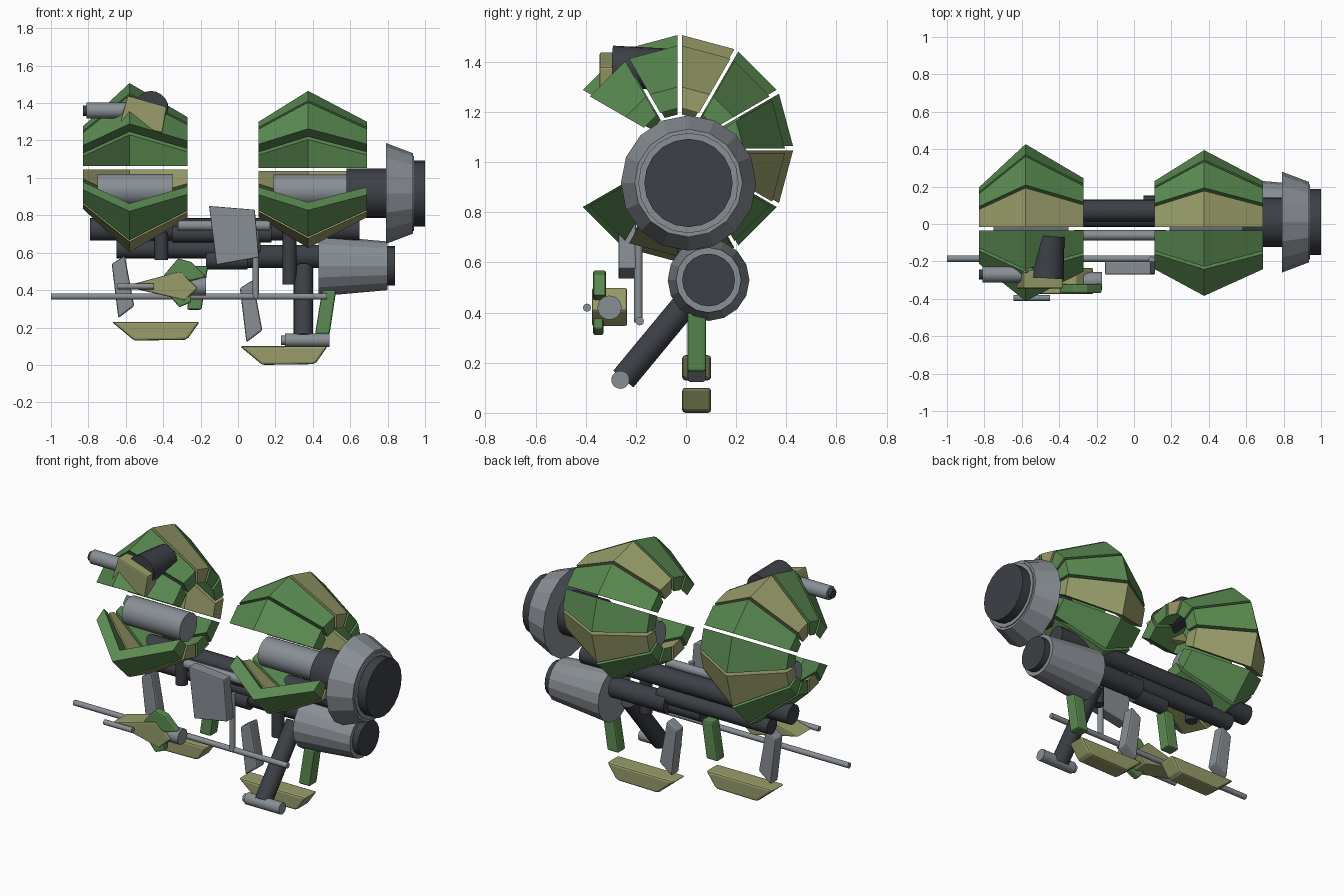
import bpy, bmesh, math
from mathutils import Vector

if "Cube" in bpy.data.objects:
    bpy.data.objects.remove(bpy.data.objects["Cube"])


def material(name, rgb):
    m = bpy.data.materials.new(name)
    m.diffuse_color = (*rgb, 1)
    m.use_nodes = True
    m.node_tree.nodes["Principled BSDF"].inputs["Base Color"].default_value = m.diffuse_color
    return m


GREEN = material("leaf green", (0.105, 0.26, 0.085))
OLIVE = material("olive", (0.32, 0.34, 0.145))
GREY = material("steel grey", (0.25, 0.275, 0.30))
DARK = material("dark metal", (0.045, 0.05, 0.06))


def finish(name, bm, mat, bevel=0.0, smooth=False):
    bmesh.ops.recalc_face_normals(bm, faces=bm.faces)
    me = bpy.data.meshes.new(name)
    bm.to_mesh(me)
    bm.free()
    me.materials.append(mat)
    ob = bpy.data.objects.new(name, me)
    bpy.context.collection.objects.link(ob)
    if bevel:
        mod = ob.modifiers.new("edge bevel", "BEVEL")
        mod.width = bevel
        mod.segments = 2
    if smooth:
        bpy.context.view_layer.objects.active = ob
        ob.select_set(True)
        bpy.ops.object.shade_smooth_by_angle(angle=math.radians(35))
        ob.select_set(False)
    return ob


def tube(name, a, b, r1, mat, r2=None, sides=20, smooth=True):
    """Cylinder or cone from point a to point b."""
    a, b = Vector(a), Vector(b)
    bm = bmesh.new()
    bmesh.ops.create_cone(bm, cap_ends=True, segments=sides, radius1=r1,
                          radius2=r1 if r2 is None else r2, depth=(b - a).length)
    rot = (b - a).to_track_quat("Z", "Y")
    for v in bm.verts:
        v.co = rot @ v.co + (a + b) / 2
    return finish(name, bm, mat, smooth=smooth)


def slab(name, outline, y0, y1, mat, bevel=0.0, dx=0.0, dz=0.0):
    """Front (x, z) outline extruded in depth."""
    bm = bmesh.new()
    f = bm.faces.new([bm.verts.new((x + dx, y0, z + dz)) for x, z in outline])
    ext = bmesh.ops.extrude_face_region(bm, geom=[f])
    for v in ext["geom"]:
        if isinstance(v, bmesh.types.BMVert):
            v.co.y = y1
    return finish(name, bm, mat, bevel)


def petal(name, profile, cy, cz, a0, a1, mat, thick=0.085, gap=0.009):
    """One 30 degree shell segment with a ridged (x, radius) profile."""
    loop = profile + [(x, r - thick) for x, r in reversed(profile)]
    bm = bmesh.new()
    rings = []
    for ang, s in ((a0, 1), (a1, -1)):
        a = math.radians(ang)
        c, n = math.cos(a), math.sin(a)
        rings.append([bm.verts.new((x, cy + r * c - s * gap * n, cz + r * n + s * gap * c))
                      for x, r in loop])
    p, q = rings
    for i in range(6):
        j = (i + 1) % 6
        bm.faces.new((p[i], p[j], q[j], q[i]))
    for r in rings:
        bm.faces.new((r[0], r[1], r[4], r[5]))
        bm.faces.new((r[1], r[2], r[3], r[4]))
    finish(name, bm, mat)


# Two open-fronted petal shells
OLIVE_START = (60, -30, -120)
for side, prof, cz in (
        ("left", [(-0.83, 0.22), (-0.58, 0.452), (-0.27, 0.27)], 1.055),
        ("right", [(0.11, 0.255), (0.375, 0.42), (0.69, 0.255)], 1.045)):
    for k in range(10):
        a = -150 + 30 * k
        petal(f"{side}_shell_petal_{k + 1}", prof, -0.025, cz, a, a + 30,
              OLIVE if a in OLIVE_START else GREEN)

# Cores inside the shells
tube("left_core", (-0.75, 0.01, 0.935), (-0.35, 0.01, 0.935), 0.087, GREY)
tube("right_core", (0.19, 0.01, 0.93), (0.58, 0.01, 0.93), 0.087, GREY)

# Upper engine
tube("upper_engine_axle", (0.58, 0.01, 0.917), (0.80, 0.01, 0.917), 0.132, DARK)
tube("upper_engine_cone", (0.79, 0.01, 0.917), (0.935, 0.01, 0.917), 0.27, GREY, 0.215, 16, False)
tube("upper_engine_collar", (0.93, 0.01, 0.917), (0.942, 0.01, 0.917), 0.20, GREY)
tube("upper_engine_nozzle", (0.93, 0.01, 0.917), (1.0, 0.01, 0.917), 0.176, DARK)

# Lower engine
tube("lower_engine_cone", (0.43, 0.09, 0.53), (0.80, 0.09, 0.53), 0.163, GREY, 0.13, 16, False)
tube("lower_engine_nozzle", (0.79, 0.09, 0.53), (0.84, 0.09, 0.53), 0.105, DARK)

# Backbone rods
tube("upper_spine", (-0.79, 0.07, 0.725), (0.65, 0.07, 0.725), 0.06, DARK)
tube("lower_spine", (-0.65, 0.08, 0.62), (0.12, 0.08, 0.62), 0.05, DARK)
tube("lower_spine_sleeve", (0.05, 0.09, 0.58), (0.44, 0.09, 0.58), 0.062, DARK)
tube("spine_collar", (-0.17, 0.06, 0.56), (0.05, 0.06, 0.56), 0.05, DARK)
tube("spine_brace", (-0.35, 0.03, 0.70), (0.18, 0.03, 0.70), 0.045, DARK)
tube("front_pipe", (-0.32, -0.06, 0.745), (0.17, -0.06, 0.745), 0.027, GREY)
tube("left_post", (-0.41, 0.03, 0.56), (-0.41, 0.03, 0.71), 0.036, DARK)
tube("right_post", (0.275, 0.0, 0.43), (0.275, 0.0, 0.72), 0.037, DARK)

# Hanging panel, hanger and long crossbar
slab("hanging_panel", [(-0.155, 0.85), (0.09, 0.83), (0.112, 0.575), (-0.115, 0.535)],
     -0.27, -0.20, GREY, 0.006)
tube("crossbar_hanger", (0.095, -0.19, 0.36), (0.095, -0.19, 0.72), 0.017, GREY)
tube("long_crossbar", (-1.0, -0.185, 0.366), (0.475, -0.185, 0.366), 0.017, GREY, sides=12)

# Landing gear: same set twice, the left one higher
for side, dx, dz in (("right", 0, 0), ("left", -0.685, 0.13)):
    slab(f"{side}_skid", [(0.01, 0.10), (0.48, 0.10), (0.42, 0.015), (0.40, 0.004), (0.13, 0.0)],
         -0.015, 0.10, OLIVE, 0.012, dx, dz)
    slab(f"{side}_grey_strut", [(0.01, 0.41), (0.08, 0.455), (0.13, 0.185), (0.045, 0.12)],
         0.005, 0.08, GREY, 0.01, dx, dz)
    slab(f"{side}_green_strut", [(0.45, 0.40), (0.525, 0.40), (0.49, 0.165), (0.412, 0.165)],
         0.005, 0.08, GREEN, 0.01, dx, dz)

# Diagonal prop with its foot
tube("diagonal_prop", (0.35, 0.06, 0.51), (0.35, -0.25, 0.135), 0.052, DARK)
tube("prop_foot", (0.25, -0.262, 0.132), (0.49, -0.262, 0.132), 0.036, GREY)
tube("prop_foot_tip", (0.23, -0.262, 0.132), (0.26, -0.262, 0.132), 0.025, GREY)

# Upper gun on the left shell
tube("upper_gun_mount", (-0.465, -0.29, 1.375), (-0.45, -0.065, 1.375), 0.09, DARK, 0.078)
slab("upper_gun_body", [(-0.59, 1.44), (-0.38, 1.38), (-0.405, 1.24), (-0.63, 1.295)],
     -0.345, -0.245, OLIVE, 0.008)
tube("upper_gun_barrel", (-0.81, -0.27, 1.36), (-0.59, -0.27, 1.36), 0.042, GREY)
tube("upper_gun_muzzle", (-0.83, -0.27, 1.36), (-0.80, -0.27, 1.36), 0.028, DARK)

# Lower gun in front
slab("lower_gun_body", [(-0.61, 0.42), (-0.31, 0.50), (-0.215, 0.41), (-0.285, 0.345), (-0.50, 0.395)],
     -0.375, -0.235, OLIVE, 0.008)
slab("lower_gun_upper_fin", [(-0.40, 0.475), (-0.32, 0.57), (-0.25, 0.55), (-0.17, 0.47), (-0.25, 0.45)],
     -0.37, -0.32, GREEN, 0.008)
slab("lower_gun_lower_fin", [(-0.39, 0.40), (-0.25, 0.40), (-0.25, 0.335), (-0.315, 0.308)],
     -0.37, -0.33, GREEN, 0.008)
tube("lower_gun_cap", (-0.27, -0.305, 0.42), (-0.17, -0.305, 0.42), 0.048, GREY)
tube("lower_gun_barrel", (-0.645, -0.395, 0.42), (-0.45, -0.395, 0.42), 0.016, GREY, sides=12)
